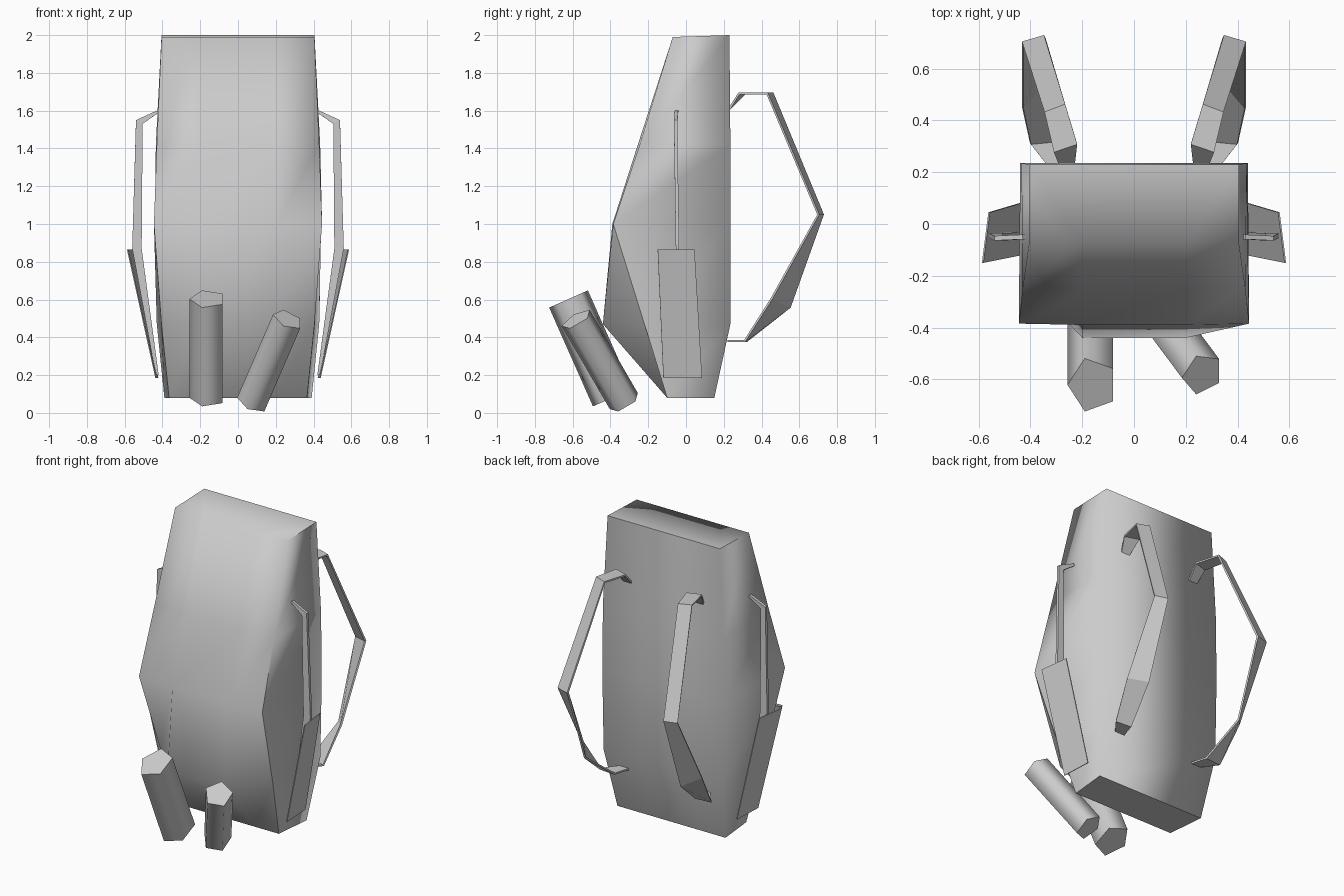
import bpy, bmesh, math
from mathutils import Vector

cube = bpy.data.objects.get("Cube")
if cube:
    bpy.data.objects.remove(cube, do_unlink=True)

# Single plain colour
grey = bpy.data.materials.new("plain_grey")
grey.use_nodes = True
tone = (0.6, 0.6, 0.6, 1)
grey.diffuse_color = tone
grey.node_tree.nodes["Principled BSDF"].inputs["Base Color"].default_value = tone


def add_object(name, bm):
    bmesh.ops.recalc_face_normals(bm, faces=bm.faces)
    mesh = bpy.data.meshes.new(name)
    bm.to_mesh(mesh)
    bm.free()
    mesh.materials.append(grey)
    obj = bpy.data.objects.new(name, mesh)
    bpy.context.collection.objects.link(obj)
    return obj


# Pack body: stacked six-sided sections, with a bulging lower front
def make_body():
    # height, front half-width, back half-width, corner y, inner front y, back y
    sections = [
        (0.08, 0.365, 0.39, -0.10, -0.10, 0.15),
        (0.47, 0.405, 0.43, -0.22, -0.44, 0.235),
        (1.00, 0.445, 0.44, -0.385, -0.39, 0.235),
        (1.42, 0.43, 0.435, -0.245, -0.255, 0.235),
        (1.99, 0.405, 0.405, -0.07, -0.07, 0.23),
    ]
    bm = bmesh.new()
    rings = []
    for z, xf, xb, yc, yi, yb in sections:
        outline = [(-xf, yc), (-0.2, yi), (0.2, yi), (xf, yc), (xb, yb), (-xb, yb)]
        rings.append([bm.verts.new((x, y, z)) for x, y in outline])
    for v in rings[-1][4:]:
        v.co.z = 2.0
    n = len(rings[0])
    for low, high in zip(rings, rings[1:]):
        for i in range(n):
            j = (i + 1) % n
            bm.faces.new((low[i], low[j], high[j], high[i]))
    bm.faces.new(rings[0][::-1])
    bm.faces.new(rings[-1])
    for f in bm.faces:
        f.smooth = True
    # Creases: lower front corners, base rim, and top rim except its front
    for low, high in zip(rings[:3], rings[1:4]):
        for i in (0, 3):
            bm.edges.get((low[i], high[i])).smooth = False
    for i in range(n):
        bm.edges.get((rings[0][i], rings[0][(i + 1) % n])).smooth = False
        if i > 2:
            bm.edges.get((rings[-1][i], rings[-1][(i + 1) % n])).smooth = False
    return add_object("pack_body", bm)


# Flat band through pairs of edge points, mirrored by side
def make_band(name, pairs, side, thickness):
    bm = bmesh.new()
    rows = [[bm.verts.new((side * x, y, z)) for x, y, z in pair] for pair in pairs]
    for a, b in zip(rows, rows[1:]):
        bm.faces.new((a[0], a[1], b[1], b[0]))
    obj = add_object(name, bm)
    solid = obj.modifiers.new("thickness", "SOLIDIFY")
    solid.thickness = thickness
    solid.offset = 0
    return obj


# Five-sided roll between two end centres
def make_roll(name, bottom, top, rx, ry):
    bottom, top = Vector(bottom), Vector(top)
    axis = (top - bottom).normalized()
    across = (Vector((1, 0, 0)) - axis * axis.x).normalized()
    depth = axis.cross(across)
    bm = bmesh.new()
    ends = []
    for centre in (bottom, top):
        ring = []
        for k in range(5):
            a = math.pi + k * math.tau / 5
            ring.append(bm.verts.new(centre + across * rx * math.cos(a) + depth * ry * math.sin(a)))
        ends.append(ring)
    for i in range(5):
        j = (i + 1) % 5
        bm.faces.new((ends[0][i], ends[0][j], ends[1][j], ends[1][i])).smooth = True
    for ring in ends:
        cap = bm.faces.new(ring)
        for e in cap.edges:
            e.smooth = False
    return add_object(name, bm)


make_body()

shoulder_path = [
    ((0.23, 0.23, 1.61), (0.29, 0.23, 1.61)),
    ((0.22, 0.31, 1.69), (0.31, 0.28, 1.69)),
    ((0.265, 0.46, 1.69), (0.345, 0.43, 1.69)),
    ((0.345, 0.725, 1.05), (0.43, 0.70, 1.05)),
    ((0.345, 0.55, 0.56), (0.43, 0.45, 0.60)),
    ((0.29, 0.32, 0.38), (0.40, 0.31, 0.38)),
    ((0.26, 0.22, 0.38), (0.33, 0.22, 0.38)),
]
# Side cord: inner and outer edges
cord_path = [
    ((0.42, -0.05, 1.59), (0.43, -0.05, 1.60)),
    ((0.505, -0.055, 1.53), (0.54, -0.055, 1.55)),
    ((0.51, -0.045, 0.87), (0.56, -0.045, 0.87)),
    ((0.42, -0.04, 0.20), (0.435, -0.04, 0.20)),
]
panel_path = [
    ((0.585, -0.15, 0.865), (0.56, 0.045, 0.865)),
    ((0.435, -0.12, 0.185), (0.425, 0.085, 0.185)),
]
for label, side in (("left", 1), ("right", -1)):
    make_band(label + "_shoulder_strap", shoulder_path, side, 0.012)
    make_band(label + "_side_cord", cord_path, side, 0.018)
    make_band(label + "_side_panel", panel_path, side, 0.006)

make_roll("upright_roll", (-0.16, -0.39, 0.08), (-0.16, -0.622, 0.603), 0.097, 0.118)
make_roll("leaning_roll", (0.075, -0.325, 0.055), (0.265, -0.58, 0.495), 0.085, 0.09)
